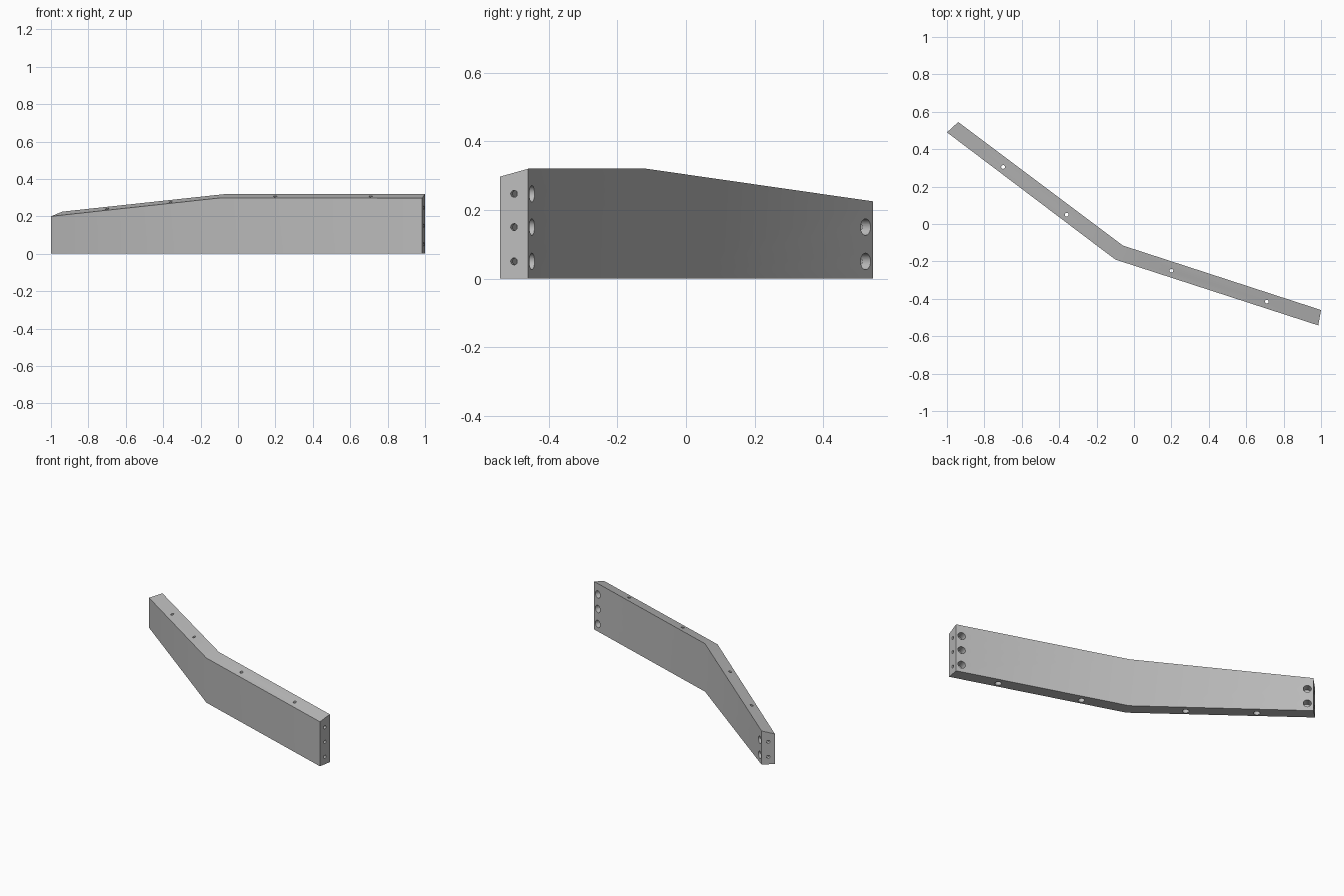
import bpy, bmesh
from mathutils import Vector

cube = bpy.data.objects.get("Cube")
if cube:
    bpy.data.objects.remove(cube, do_unlink=True)

grey = bpy.data.materials.new("light grey")
grey.use_nodes = True
grey.diffuse_color = (0.5, 0.5, 0.5, 1)
grey.node_tree.nodes["Principled BSDF"].inputs["Base Color"].default_value = (0.5, 0.5, 0.5, 1)

# Bent beam: (x, y, top height) of the front edge and the back edge
front = [(-1, 0.49, 0.2), (-0.1, -0.19, 0.298), (0.985, -0.542, 0.297)]
back = [(-0.94, 0.545, 0.225), (-0.06, -0.115, 0.32), (1, -0.46, 0.32)]

bm = bmesh.new()
rings = []
for f, b in zip(front, back):
    rings.append([bm.verts.new(p) for p in
                  ((f[0], f[1], 0), (b[0], b[1], 0), b, f)])
for r, s in zip(rings, rings[1:]):
    for i in range(4):
        j = (i + 1) % 4
        bm.faces.new((r[i], r[j], s[j], s[i]))
bm.faces.new(rings[0])
bm.faces.new(rings[-1])
bmesh.ops.recalc_face_normals(bm, faces=bm.faces)
mesh = bpy.data.meshes.new("beam")
bm.to_mesh(mesh)
bm.free()
mesh.materials.append(grey)
beam = bpy.data.objects.new("beam", mesh)
bpy.context.collection.objects.link(beam)


def drill(start, end, radius):
    """Cut a round hole from start to end."""
    start, end = Vector(start), Vector(end)
    axis = end - start
    bpy.ops.mesh.primitive_cylinder_add(
        vertices=32, radius=radius, depth=axis.length, location=(start + end) / 2,
        rotation=axis.to_track_quat('Z', 'Y').to_euler())
    cutter = bpy.context.object
    cutter.name = "hole_cutter"
    cutter.hide_render = True
    cutter.data.materials.append(grey)
    mod = beam.modifiers.new("hole", 'BOOLEAN')
    mod.operation = 'DIFFERENCE'
    mod.solver = 'EXACT'
    mod.object = cutter
    bpy.context.view_layer.objects.active = beam
    bpy.ops.object.modifier_apply(modifier=mod.name)
    bpy.data.objects.remove(cutter, do_unlink=True)


# Vertical bolt holes, counterbored from below
for x, y in ((-0.7, 0.305), (-0.36, 0.05), (0.2, -0.25), (0.71, -0.415)):
    drill((x, y, -0.05), (x, y, 0.4), 0.01)
    drill((x, y, -0.05), (x, y, 0.15), 0.02)

# Nut pockets in the back face, each met by a bolt hole through the end face
for end, heights in ((0, (0.05, 0.15)), (2, (0.05, 0.15, 0.247))):
    f, b, bend = (Vector((p[0], p[1], 0)) for p in (front[end], back[end], back[1]))
    along = (bend - b).normalized()
    inward = Vector((along.y, -along.x, 0))
    if inward.dot(f - b) < 0:
        inward.negate()
    mouth = b + along * 0.036
    middle = (f + b) / 2
    for z in heights:
        up = Vector((0, 0, z))
        drill(mouth - inward * 0.05 + up, mouth + inward * 0.055 + up, 0.024)
        drill(middle - along * 0.05 + up, middle + along * 0.05 + up, 0.01)

# Smooth hole walls, crisp beam edges
bpy.ops.object.select_all(action='DESELECT')
beam.select_set(True)
bpy.context.view_layer.objects.active = beam
bpy.ops.object.shade_smooth_by_angle()
